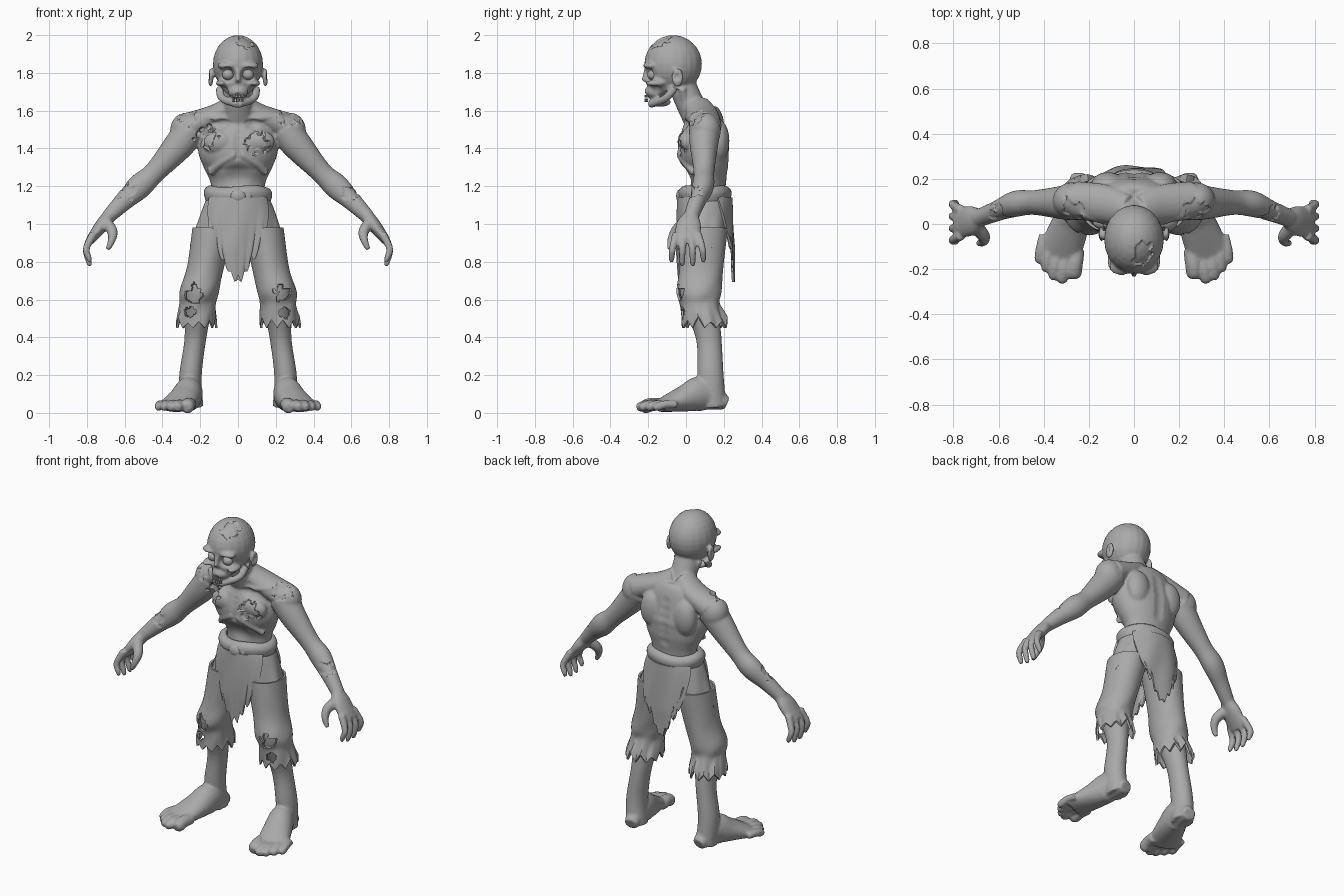
import bpy, bmesh, math, random
from mathutils import Vector, Matrix, noise

if "Cube" in bpy.data.objects:
    bpy.data.objects.remove(bpy.data.objects["Cube"])

random.seed(4)
grey = bpy.data.materials.new("plain grey")
grey.diffuse_color = (0.4, 0.4, 0.4, 1)
grey.use_nodes = True
grey.node_tree.nodes["Principled BSDF"].inputs["Base Color"].default_value = grey.diffuse_color
TAU = math.tau


def smooth_path(pts, steps=6):
    """Catmull-Rom through (x, y, z, u radius[, v radius]) rows."""
    p = [Vector((*q[:4], q[-1])) for q in pts]
    p = [p[0] * 2 - p[1]] + p + [p[-1] * 2 - p[-2]]
    out = []
    for i in range(1, len(p) - 2):
        a, b, c, d = p[i - 1:i + 3]
        for k in range(steps):
            t = k / steps
            out.append((b * 2 + (c - a) * t + (a * 2 - b * 5 + c * 4 - d) * t * t
                        + (b * 3 - a - c * 3 + d) * t ** 3) * 0.5)
    return out + [p[-2]]


def tube(bm, pts, ref=(0, 1, 0), n=20):
    """Closed loft; the u radius lies along ref, the v radius across it."""
    path, rings = smooth_path(pts), []
    for i, q in enumerate(path):
        t = path[min(i + 1, len(path) - 1)].xyz - path[max(i - 1, 0)].xyz
        v = t.cross(Vector(ref)).normalized()
        u = v.cross(t).normalized()
        rings.append([bm.verts.new(q.xyz + u * q[3] * math.cos(TAU * k / n)
                                   + v * q[4] * math.sin(TAU * k / n)) for k in range(n)])
    for a, b in zip(rings, rings[1:]):
        for k in range(n):
            bm.faces.new((a[k], a[(k + 1) % n], b[(k + 1) % n], b[k]))
    bm.faces.new(rings[0][::-1])
    bm.faces.new(rings[-1])


def pair(bm, *pts, ref=(0, 1, 0)):
    for s in (1, -1):
        tube(bm, [(s * q[0], *q[1:]) for q in pts], ref)


def ball(bm, c, r, mirror=False):
    for s in (1, -1) if mirror else (1,):
        m = Matrix.Translation((s * c[0], c[1], c[2])) @ Matrix.Diagonal((*r, 1))
        bmesh.ops.create_uvsphere(bm, u_segments=20, v_segments=14, radius=1, matrix=m)


def finish(name, bm, mods=(), angle=40):
    """Make the object, apply its modifiers and shade it."""
    bmesh.ops.recalc_face_normals(bm, faces=bm.faces)
    me = bpy.data.meshes.new(name)
    bm.to_mesh(me)
    bm.free()
    ob = bpy.data.objects.new(name, me)
    bpy.context.collection.objects.link(ob)
    for kind, props in mods:
        mod = ob.modifiers.new(kind, kind)
        for k, v in props.items():
            setattr(mod, k, v)
    dg = bpy.context.evaluated_depsgraph_get()
    ob.data = bpy.data.meshes.new_from_object(ob.evaluated_get(dg))
    ob.modifiers.clear()
    ob.data.materials.clear()
    ob.data.materials.append(grey)
    bpy.ops.object.select_all(action='DESELECT')
    ob.select_set(True)
    bpy.context.view_layer.objects.active = ob
    bpy.ops.object.shade_smooth_by_angle(angle=math.radians(angle))
    return ob


# ---- flesh: overlapping volumes fused into one skin ----
bm = bmesh.new()
# torso and neck
tube(bm, [(0, .10, 1.02, .11, .15), (0, .115, 1.2, .095, .142), (0, .11, 1.3, .118, .182),
          (0, .092, 1.4, .138, .212), (0, .10, 1.55, .10, .18), (0, .09, 1.61, .07, .10)], n=32)
tube(bm, [(0, .08, 1.53, .08, .10), (0, .03, 1.62, .075, .08), (0, -.04, 1.78, .072)])
# head
ball(bm, (0, -.068, 1.846), (.133, .153, .154))
ball(bm, (0, -.125, 1.765), (.102, .085, .09))
ball(bm, (0, -.165, 1.70), (.056, .055, .038))
ball(bm, (0, -.135, 1.645), (.055, .055, .024))
tube(bm, [(0, -.205, 1.82, .016), (0, -.225, 1.755, .012)])
ball(bm, (.055, -.187, 1.838), (.056, .04, .022), True)
ball(bm, (.088, -.16, 1.745), (.03, .055, .018), True)
ball(bm, (.145, -.045, 1.775), (.014, .032, .05), True)
# jaw
pair(bm, (.10, -.06, 1.72, .02), (.082, -.11, 1.665, .021), (0, -.19, 1.632, .02))
# chest muscle, shoulder blade, deltoid
ball(bm, (.10, .005, 1.435), (.095, .05, .065), True)
ball(bm, (.115, .175, 1.44), (.075, .055, .11), True)
ball(bm, (.275, .105, 1.495), (.085, .08, .095), True)
# collar bone, neck cord, shoulder slope, rib edge
pair(bm, (.02, 0, 1.555, .016), (.12, .01, 1.56, .016), (.24, .05, 1.575, .018))
pair(bm, (.08, -.02, 1.72, .018), (.02, .005, 1.55, .016))
pair(bm, (.03, .06, 1.63, .07, .05), (.13, .09, 1.57, .085, .06), (.26, .105, 1.515, .085, .075))
pair(bm, (.01, -.035, 1.37, .019), (.09, -.005, 1.325, .019), (.15, .045, 1.27, .019))
# arm and palm
pair(bm, (.25, .10, 1.50, .085), (.315, .095, 1.415, .075, .08), (.44, .095, 1.275, .055, .058),
     (.52, .09, 1.20, .058, .066), (.60, .06, 1.125, .046, .052), (.69, .025, 1.035, .04, .037))
pair(bm, (.675, .03, 1.05, .038, .035), (.72, .015, .995, .066, .036), (.785, .005, .91, .068, .024))
# thumb and fingers
pair(bm, (.70, -.01, 1.01, .032), (.665, -.055, .96, .028), (.67, -.08, .91, .02), (.69, -.085, .865, .013))
for f in range(4):
    y, tip = .082 - .05 * f, (.797 if f in (0, 3) else .777)
    pair(bm, (.765, y * .75, .95, .022), (.803, y * 1.05, .87, .0185), (.79, y * 1.12, tip + .025, .016),
         (.782, y * 1.1, tip, .01))
# leg
pair(bm, (.09, .10, 1.06, .10, .085), (.17, .08, .78, .10, .082), (.205, .068, .64, .10, .085),
     (.225, .12, .4, .068, .058), (.252, .13, .19, .07, .06), (.245, .145, .03, .068, .062))
# foot and toes
UP = (0, 0, 1)
pair(bm, (.238, .215, .05, .035, .04), (.255, .09, .10, .092, .07), (.285, -.01, .075, .07, .085),
     (.335, -.14, .036, .033, .098), ref=UP)
for k in range(5):
    x, y, r = .262 + .05 * k ** .8, -.195 - .025 * math.sin(k) + .016 * max(0, k - 1), (.028 - .0015 * k if k else .036)
    pair(bm, (x - .012, y + .08, .045, r * .9), (x, y + .02, .045, r), (x + .006, y - .025, .032, r),
         (x + .008, y - .045, .026, r * .6), ref=UP)
body = finish("body", bm, [("REMESH", dict(mode='VOXEL', voxel_size=.0075)),
                           ("SMOOTH", dict(factor=.5, iterations=5))], 50)


# ---- sculpted hollows (smooth) and torn wounds (stepped) ----
def sculpt(c, r, depth, torn=False, mirror=False):
    for s in (1, -1) if mirror else (1,):
        o, moves = Vector((s * c[0], c[1], c[2])), []
        for v in body.data.vertices:
            d = (v.co - o).length
            if d > r * 1.7:
                continue
            if torn:
                w = float(d < r * (1 + .8 * noise.noise(v.co * 32)))
            else:
                w = max(0, 1 - (d / r) ** 2) ** 2
            moves.append((v, v.normal * depth * w))
        for v, m in moves:
            v.co -= m


sculpt((.055, -.205, 1.79), .05, .034, mirror=True)     # eye sockets
sculpt((.085, -.16, 1.70), .045, .018, mirror=True)     # sunken cheeks
sculpt((.162, -.05, 1.78), .03, .012, mirror=True)      # ear bowls
sculpt((.075, 0, 1.535), .05, .014, mirror=True)        # above collar bones
sculpt((.012, -.225, 1.742), .016, .014, mirror=True)   # nose holes
sculpt((0, -.23, 1.667), .034, .035)                    # mouth
sculpt((0, .01, 1.26), .085, .014)                      # belly
for k in range(6):
    sculpt((0, .225, 1.28 + .05 * k), .045, .008)       # spine groove
    sculpt((0, -.04, 1.36 + .03 * k), .03, .008)        # breastbone groove
sculpt((.27, .06, 1.56), .05, .008, True, True)         # shoulder wounds
sculpt((.60, .03, 1.17), .05, .007, True, True)         # forearm wounds
sculpt((-.17, -.01, 1.465), .06, .011, True)            # chest wounds
sculpt((.10, -.045, 1.425), .06, .011, True)
sculpt((.05, -.14, 1.975), .05, .009, True)             # scalp wound
body.data.update()
bpy.ops.object.shade_smooth_by_angle(angle=math.radians(50))

# ---- eyes and teeth ----
bm = bmesh.new()
ball(bm, (.053, -.175, 1.79), (.031, .03, .028), True)
finish("eyes", bm)
bm = bmesh.new()
for z, n in ((1.677, 6), (1.655, 5)):
    for k in range(n):
        a = (k - (n - 1) / 2) * .26
        m = Matrix.Translation((.05 * math.sin(a), -.165 - .05 * math.cos(a), z)) @ Matrix.Rotation(a, 4, 'Z')
        bmesh.ops.create_cube(bm, matrix=m @ Matrix.Diagonal((.011, .01, random.uniform(.011, .019), 1)))
finish("teeth", bm)


# ---- torn cloth ----
def sheet(name, f, nu, nv, wrap, holes=(), thick=.012):
    """Grid surface f(u, v), with torn holes cut out, given thickness."""
    bm = bmesh.new()
    g = [[bm.verts.new(f(i / nu, j / nv)) for j in range(nv + 1)] for i in range(nu if wrap else nu + 1)]
    for i in range(nu):
        a, b = g[i], g[(i + 1) % len(g)]
        for j in range(nv):
            bm.faces.new((a[j], b[j], b[j + 1], a[j + 1]))
    bad = [q for q in bm.faces for c, r in holes if (q.calc_center_median() - Vector(c)).length
           < r * (1 + .8 * noise.noise(q.calc_center_median() * 30))]
    bmesh.ops.delete(bm, geom=list(set(bad)), context='FACES')
    return finish(name, bm, [("SOLIDIFY", dict(thickness=thick, offset=0))])


def tatter(n, amp):
    """Random zigzag over 0..1 for a torn hem."""
    t = [(amp if k % 2 else 0) * random.uniform(.4, 1) for k in range(n)] + [0]

    def f(u):
        k = min(int(u * n), n - 1)
        return t[k] + (t[k + 1] - t[k]) * (u * n - k)
    return f


# trouser legs
for side, s in (("left", 1), ("right", -1)):
    rows = smooth_path([(s * .13, .095, .98, .12, .105), (s * .172, .082, .77, .11, .092),
                        (s * .205, .068, .645, .113, .098), (s * .213, .075, .57, .10, .09),
                        (s * .222, .098, .45, .116, .104)], 9)
    tear = tatter(22, .06)

    def leg(u, v):
        q = rows[round(v * (len(rows) - 1))]
        a = TAU * u
        k = 1 + .025 * math.sin(5 * a + 14 * v) * v
        return (q[0] + q[4] * k * math.cos(a), q[1] + q[3] * k * math.sin(a), q[2] + tear(u) * max(0, v - .7) / .3)
    sheet("trouser_leg_" + side, leg, 88, len(rows) - 1, True,
          [((s * .235, -.035, .63), .042), ((s * .25, -.01, .53), .028)])


def hip(phi, z, grow=0):
    """Point on the flaring hip surface; phi = 0 faces front."""
    t = min(1, max(0, (1.14 - z) / .28))
    rx = .155 + .095 * t ** .8 + grow
    ry = .128 + .012 * t + grow
    fold = 1 + .03 * t * math.sin(9 * phi + 3 * t)
    return (rx * fold * math.sin(phi), .10 - ry * fold * math.cos(phi), z)


# hip wrap with side flaps
tear = tatter(36, .06)


def wrap(u, v):
    phi = TAU * u
    hem = .95 - .10 * abs(math.sin(phi)) ** 3 + tear(u)
    return hip(phi, 1.14 + (hem - 1.14) * v)


sheet("hip_wrap", wrap, 108, 14, True)

# hanging front and back panels
for name, turn in (("loincloth_front", 0), ("loincloth_back", math.pi)):
    tear = tatter(14, .07)

    def panel(u, v):
        s = u * 2 - 1
        hem = .67 + .20 * abs(s) ** 1.1 + tear(u)
        half = math.radians(62 - 36 * v)
        x, y, z = hip(turn + s * half, 1.14 + (hem - 1.14) * v, .012)
        return (x, y + (.02 * v * v if turn == 0 else 0), z)
    sheet(name, panel, 56, 20, False)


# rolled belt with knot
def belt(u, v):
    a, b = TAU * u, math.pi * (v * 1.3 - .5)
    r = .002 + .026 * math.cos(b) + .004 * math.sin(3 * b)
    return ((.148 + r) * math.sin(a), .10 - (.108 + r) * math.cos(a), 1.148 + .048 * math.sin(b) + .005 * math.sin(3 * a))


sheet("belt", belt, 48, 12, True, thick=.008)
bm = bmesh.new()
ball(bm, (0, -.03, 1.148), (.042, .022, .036))
ball(bm, (.045, -.022, 1.15), (.03, .016, .028))
finish("belt_knot", bm)
